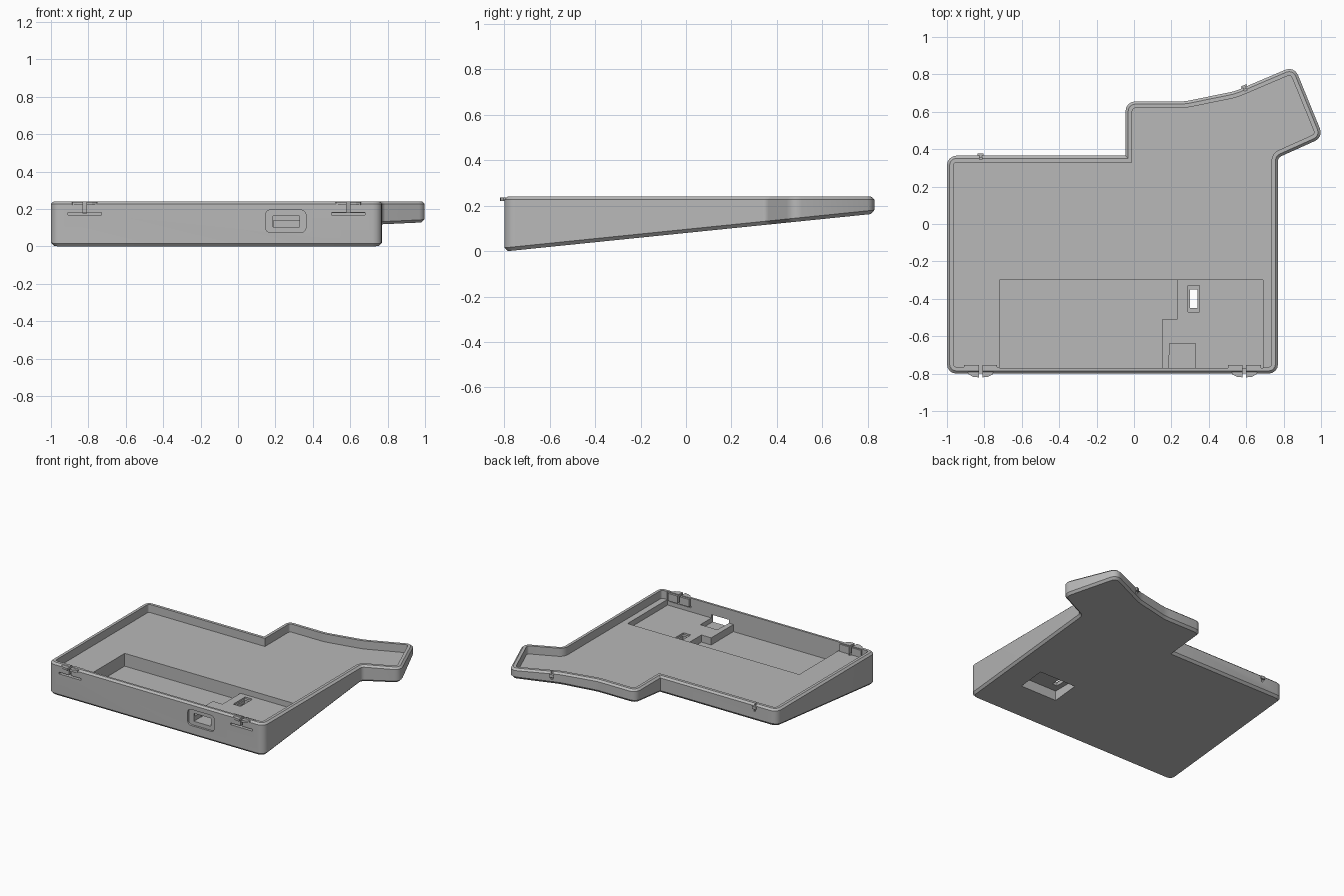
import bpy, bmesh, math
from mathutils import Vector, Matrix

if "Cube" in bpy.data.objects:
    bpy.data.objects.remove(bpy.data.objects["Cube"])

TOP, FLOOR, WALL = 0.24, 0.18, 0.035

grey = bpy.data.materials.new("case_grey")
grey.diffuse_color = (0.48, 0.48, 0.48, 1)
grey.use_nodes = True
grey.node_tree.nodes["Principled BSDF"].inputs["Base Color"].default_value = grey.diffuse_color


def new_object(name, bm):
    bmesh.ops.recalc_face_normals(bm, faces=bm.faces)
    mesh = bpy.data.meshes.new(name)
    bm.to_mesh(mesh)
    bm.free()
    mesh.materials.append(grey)
    ob = bpy.data.objects.new(name, mesh)
    bpy.context.collection.objects.link(ob)
    return ob


def prism(name, pts, offset):
    """Extrude a planar polygon of 3D points along an offset vector."""
    bm = bmesh.new()
    face = bm.faces.new([bm.verts.new(p) for p in pts])
    ext = bmesh.ops.extrude_face_region(bm, geom=[face])
    verts = [g for g in ext["geom"] if isinstance(g, bmesh.types.BMVert)]
    bmesh.ops.translate(bm, verts=verts, vec=offset)
    return new_object(name, bm)


def box(name, x0, x1, y0, y1, z0, z1):
    return prism(name, [(x0, y0, z0), (x1, y0, z0), (x1, y1, z0), (x0, y1, z0)],
                 (0, 0, z1 - z0))


def cut(target, cutter):
    mod = target.modifiers.new("cut", 'BOOLEAN')
    mod.operation, mod.solver, mod.object = 'DIFFERENCE', 'EXACT', cutter
    bpy.context.view_layer.objects.active = target
    bpy.ops.object.modifier_apply(modifier=mod.name)
    bpy.data.objects.remove(cutter)


def fillet(corners, steps=4):
    """Round each (x, y, radius) corner of a closed outline."""
    out, n = [], len(corners)
    for i, (x, y, r) in enumerate(corners):
        p = Vector((x, y))
        u = (p - Vector(corners[i - 1][:2])).normalized()
        v = (Vector(corners[(i + 1) % n][:2]) - p).normalized()
        if r == 0:
            out.append(p)
            continue
        turn = math.atan2(u.x * v.y - u.y * v.x, u.dot(v))
        start = p - u * r * math.tan(abs(turn) / 2)
        centre = start + Vector((-u.y, u.x)) * math.copysign(r, turn)
        for k in range(steps + 1):
            out.append(centre + Matrix.Rotation(turn * k / steps, 2) @ (start - centre))
    return out


def inset(pts, d):
    """Mitred inward offset of a counter-clockwise outline."""
    out = []
    for i, p in enumerate(pts):
        u = (p - pts[i - 1]).normalized()
        v = (pts[(i + 1) % len(pts)] - p).normalized()
        a, b = Vector((-u.y, u.x)), Vector((-v.y, v.x))
        out.append(p + (a + b) * d / (1 + a.dot(b)))
    return out


# Case tray: wedge-shaped underside, chamfered rim, level inner floor
outline = fillet([
    (-1, -0.80, 0.05), (0.77, -0.80, 0.05), (0.77, 0.355, 0.03),
    (1.013, 0.464, 0.05), (0.857, 0.845, 0.05), (0.54, 0.71, 0.3),
    (0.27, 0.655, 0.3), (-0.045, 0.655, 0.05), (-0.045, 0.365, 0),
    (-1, 0.365, 0.05)])


def under(y):
    return max(0, 0.102 * (y + 0.785))


layers = [(0.015, lambda y: under(y)), (0, lambda y: under(y) + 0.016),
          (0, lambda y: TOP - 0.013), (0.014, lambda y: TOP),
          (WALL, lambda y: TOP), (WALL, lambda y: FLOOR)]
bm = bmesh.new()
rings = [[bm.verts.new((p.x, p.y, z(p.y))) for p in inset(outline, d)]
         for d, z in layers]
for a, b in zip(rings, rings[1:]):
    for i in range(len(a)):
        j = (i + 1) % len(a)
        bm.faces.new((a[i], a[j], b[j], b[i]))
bm.faces.new(rings[0][::-1])
bm.faces.new(rings[-1])
case = new_object("case_tray", bm)

# Battery and board pocket, with a raised board shelf on the right
for dims in [
    (-0.72, 0.15, -0.77, -0.30, 0.085, 0.3),
    (0.10, 0.23, -0.51, -0.30, 0.085, 0.3),
    (0.10, 0.69, -0.77, -0.30, 0.138, 0.3),
    # connector seat and port opening
    (0.19, 0.33, -0.77, -0.64, 0.104, 0.3),
    (0.187, 0.33, -0.85, -0.70, 0.104, 0.163),
    # reset slot, its upper lip and the recess underneath
    (0.29, 0.35, -0.47, -0.33, 0.125, 0.3),
    (0.30, 0.34, -0.45, -0.35, -0.1, 0.3),
    (0.26, 0.56, -0.51, -0.31, -0.1, 0.10),
]:
    cut(case, box("cutter", *dims))

# Rounded recess around the port
port = fillet([(0.147, 0.075, 0.025), (0.363, 0.075, 0.025),
               (0.363, 0.194, 0.025), (0.147, 0.194, 0.025)])
cut(case, prism("cutter", [(p.x, -0.85, p.y) for p in port], (0, 0.065, 0)))

# Front snap clips: flexure slits, split lip and inner backing
for side, cx in (("left", -0.82), ("right", 0.59)):
    cut(case, box("cutter", cx - 0.09, cx + 0.09, -0.85, -0.766, 0.168, 0.181))
    cut(case, box("cutter", cx - 0.009, cx + 0.009, -0.85, -0.74, 0.175, 0.3))
    for tag, s in (("a", -1), ("b", 1)):
        lip = [(0.009, -0.79), (0.068, -0.79), (0.066, -0.803),
               (0.04, -0.817), (0.009, -0.82)]
        prism(f"{side}_clip_lip_{tag}",
              [(cx + s * x, y, 0.221) for x, y in lip], (0, 0, 0.016))
        x0, x1 = sorted((cx + s * 0.009, cx + s * 0.088))
        box(f"{side}_clip_backing_{tag}", x0, x1, -0.77, -0.755, 0.179, 0.234)

# Rear snap clips: a groove with a small catch above it
for side, cx, cy, ang in (("left", -0.82, 0.365, 0), ("right", 0.59, 0.731, 23)):
    place = Matrix.Translation((cx, cy, 0)) @ Matrix.Rotation(math.radians(ang), 4, 'Z')
    groove = box("cutter", -0.007, 0.007, -0.02, 0.03, 0.185, 0.3)
    groove.data.transform(place)
    cut(case, groove)
    catch = box(f"{side}_rear_catch", -0.016, 0.016, -0.01, 0.011, 0.205, 0.226)
    catch.data.transform(place)

# Smooth the rounded corners, keep edges crisp
bpy.ops.object.select_all(action='DESELECT')
case.select_set(True)
bpy.context.view_layer.objects.active = case
bpy.ops.object.shade_smooth_by_angle(angle=math.radians(28))
